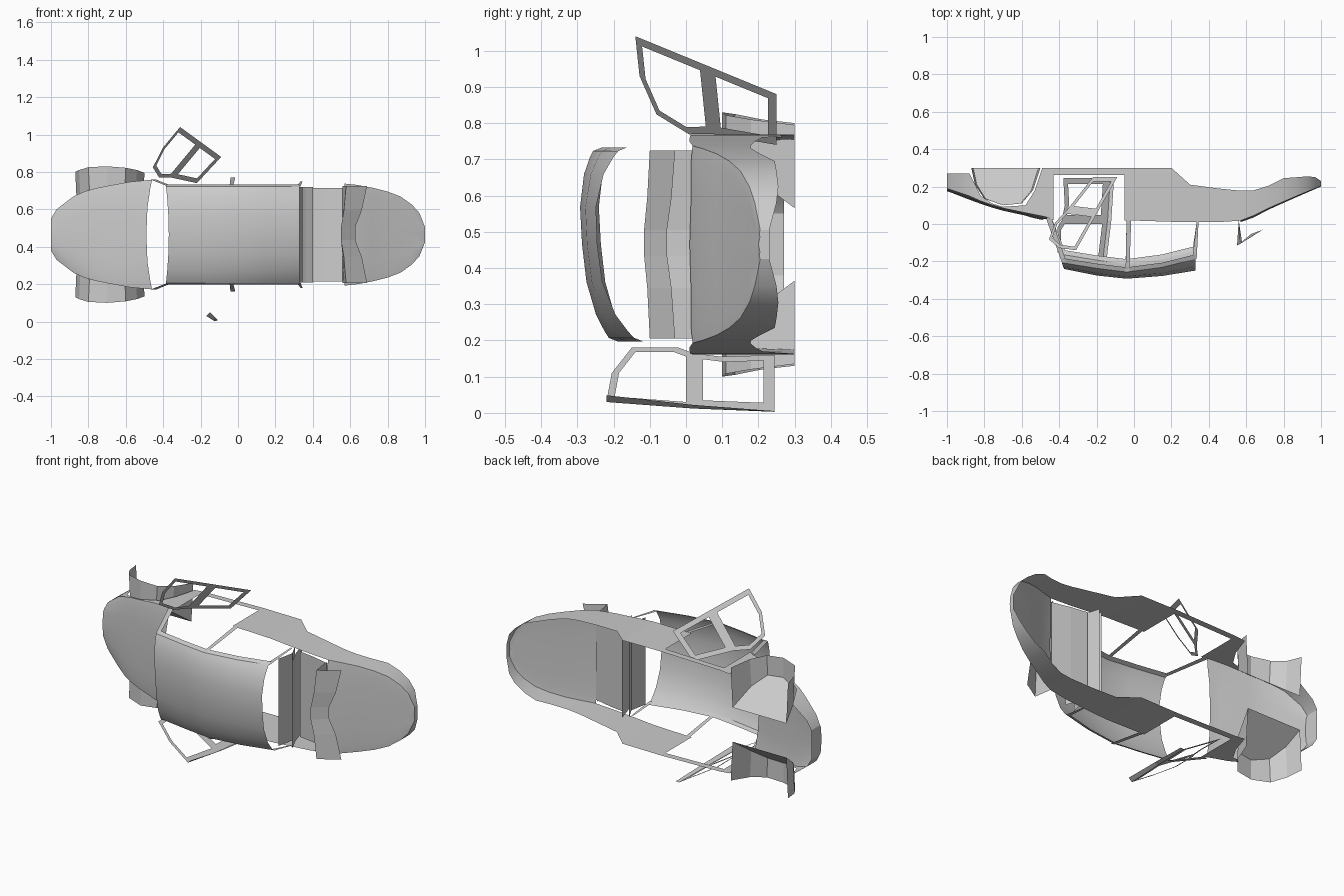
import bpy
from mathutils import Vector

if "Cube" in bpy.data.objects:
    bpy.data.objects.remove(bpy.data.objects["Cube"])

C = 0.465  # centre plane of the shell, which lies on its side (roof towards -y)


def make(name, verts, faces, smooth=False):
    me = bpy.data.meshes.new(name)
    me.from_pydata([tuple(v) for v in verts], [], faces)
    me.update()
    ob = bpy.data.objects.new(name, me)
    bpy.context.collection.objects.link(ob)
    if smooth:
        bpy.ops.object.select_all(action='DESELECT')
        ob.select_set(True)
        bpy.context.view_layer.objects.active = ob
        bpy.ops.object.shade_smooth_by_angle(angle=0.6)
    return ob


def loft(name, rows, smooth=False):
    n = len(rows[0])
    verts = [p for r in rows for p in r]
    faces = [(i*n+j, i*n+j+1, i*n+n+j+1, i*n+n+j)
             for i in range(len(rows)-1) for j in range(n-1)]
    return make(name, verts, faces, smooth)


def lerp_table(t, x):
    for (a, va), (b, vb) in zip(t, t[1:]):
        if x <= b:
            return va + (vb-va)*max(0, x-a)/(b-a)
    return t[-1][1]


# half width of the body along its length
PLAN = [(-1, .085), (-.97, .135), (-.9, .195), (-.8, .24), (-.6, .28), (-.42, .297), (0, .305),
        (.2, .302), (.5, .28), (.64, .265), (.72, .25), (.8, .23), (.87, .203), (.93, .16),
        (.97, .115), (1, .04)]


def width(x):
    return lerp_table(PLAN, x)


def section(x, crown, shoulder, bottom, bow=0):
    w = width(x)
    half = [(x, bottom, w), (x, shoulder, w), (x-bow*.3, shoulder*.5+crown*.5, .84*w),
            (x-bow*.8, crown+.004, .5*w)]
    return ([(u, y, C+o) for u, y, o in half] + [(x-bow, crown, C)] +
            [(u, y, C-o) for u, y, o in reversed(half)])


# bonnet with front wings cut by the wheel arches
nose = [(-1, .175, .19, .27), (-.97, .165, .18, .27), (-.88, .13, .15, .27), (-.82, .108, .123, .15),
        (-.76, .088, .102, .11), (-.7, .071, .085, .092), (-.58, .045, .06, .1),
        (-.53, .035, .05, .18, .02), (-.49, .027, .042, .3, .025), (-.46, .022, .035, .3, .03)]
rows = [section(*s) for s in nose]
loft("bonnet", rows, True)
make("nose_face", rows[0], [tuple(range(len(rows[0])))])

# tail deck
tail = [(.57, .01, .018, .178), (.64, .035, .045, .18), (.72, .077, .085, .205), (.8, .113, .12, .245),
        (.87, .144, .15, .25), (.93, .17, .175, .255), (.97, .187, .19, .25), (1, .2, .205, .23)]
rows = [section(*s) for s in tail]
loft("tail_deck", rows, True)
make("tail_face", rows[-1], [tuple(range(len(rows[-1])))])

# roof, slightly rolled
ROLL = -.022
RAIL = [(-.385, -.185), (-.2, -.215), (-.04, -.235), (.15, -.21), (.33, -.165)]
rows = []
for (x, edge), crown in zip(RAIL, (-.235, -.27, -.287, -.273, -.245)):
    row = []
    for o in (-1, -.93, -.75, -.4, 0, .4, .75, .93, 1):
        y = crown + (edge-crown)*abs(o)**3
        bow = -.015*(1-o*o) if x < -.3 else 0
        row.append((x-bow, y+ROLL*o, C+o*.258))
    rows.append(row)
loft("roof", rows, True)

# parts on both sides
for s, tag in ((1, "left"), (-1, "right")):
    # side panels: cowl, sill and rear quarter
    for name, st in (("cowl_panel", [(-.46, .035, .3), (-.43, .02, .3)]),
                     ("sill", [(-.43, .262, .3), (-.05, .262, .3)]),
                     ("rear_quarter", [(-.05, .02, .3), (.2, .012, .3), (.3, .01, .21),
                                       (.45, .01, .19), (.57, .018, .178)])):
        loft(f"{name}_{tag}", [[(x, a, C+s*width(x)), (x, b, C+s*width(x))] for x, a, b in st])
    # pillars and roof rail
    tilt = ROLL*s
    loft(f"front_pillar_{tag}", [[(-.47, .03, C+s*.295), (-.44, .03, C+s*.295)],
                                 [(-.385, -.185+tilt, C+s*.262), (-.36, -.185+tilt, C+s*.262)]])
    loft(f"centre_pillar_{tag}", [[(-.04, .02, C+s*.305), (-.015, .02, C+s*.305)],
                                  [(-.045, -.235+tilt, C+s*.262), (-.025, -.235+tilt, C+s*.262)]])
    loft(f"rear_pillar_{tag}", [[(.335, .01, C+s*.285), (.345, .01, C+s*.285)],
                                [(.312, -.165+tilt, C+s*.258), (.335, -.165+tilt, C+s*.258)]])
    loft(f"roof_rail_{tag}", [[(x, y+tilt, C+s*.258), (x, y+.025+tilt, C+s*.268)] for x, y in RAIL])
    # wheel tub: tapered half cylinder with a slanted inner wall
    arch = [(-.87, .3, .335), (-.85, .21, .345), (-.8, .135, .36), (-.7, .1, .365),
            (-.6, .11, .357), (-.54, .18, .345), (-.5, .3, .33)]
    inner = [(-.69+(x+.69)*.94, y, C+s*(.25-.75*(y-.1))) for x, y, o in arch]
    loft(f"wheel_tub_{tag}", [[(x, y, C+s*o), p] for (x, y, o), p in zip(arch, inner)])
    make(f"tub_wall_{tag}", inner, [tuple(range(len(inner)))])


# open doors: rings of flat frame around the window and the lower opening
def ring(name, loop, k):
    loop = [Vector(p) for p in loop]
    mid = sum(loop, Vector())/len(loop)
    n = len(loop)
    verts = loop + [p.lerp(mid, k) for p in loop]
    make(name, verts, [(i, (i+1) % n, n+(i+1) % n, n+i) for i in range(n)])


def raised(a, b):  # plane of the upswung door
    return Vector((-.09, .25, .88)) + a*Vector((-.13, 0, -.14)) + b*Vector((-.22, -.39, .16))


def hinged(y, z):  # plane of the outward hinged door
    return Vector((-.41 + (.18-z)*1.6, y, z))


ring("left_door_window_frame", [raised(*p) for p in ((0, .5), (0, 1), (.75, .97), (1.37, .85),
                                                     (1.5, .62), (1.3, .45))], .18)
ring("left_door_lower_frame", [raised(*p) for p in ((0, 0), (0, .5), (1.3, .45), (1, 0))], .26)
ring("right_door_window_frame", [hinged(*p) for p in ((.02, .012), (-.22, .03), (-.205, .11),
                                                      (-.15, .18), (-.02, .18), (.02, .165))], .18)
ring("right_door_lower_frame", [hinged(*p) for p in ((.02, .012), (.245, .003), (.245, .16),
                                                     (.1, .155), (.02, .165))], .26)
edge = [hinged(-.22, .03), hinged(.02, .012), hinged(.245, .003)]
loft("right_door_edge", [[p, p+Vector((.02, 0, .018*(.3-p.y)/.5))] for p in edge])


# cross panels behind the cabin and the tail wing: strips across the width
def across(name, profile, w):
    loft(name, [[(x, y, C-w), (x, y, C+w)] for x, y in profile])


across("cabin_bulkhead", [(.325, -.09), (.345, .01), (.30, .1)], .255)
across("rear_bulkhead", [(.40, -.07), (.36, .02), (.33, .12)], .255)
across("engine_cover", [(.36, .06), (.46, .045), (.57, .02)], .25)
zs = (-.26, -.12, -.03, .04, .13, .26)
bend = (0, .02, .045, .045, .02, 0)
loft("wing_stand", [[(.56, .02, C+z), (.578-b*.6, -.10-b*.35, C+z)] for z, b in zip(zs, bend)])
loft("tail_wing", [[(.578-b*.6, -.10-b*.35, C+z), (.69-b*1.4, -.03-b*.5, C+z)]
                   for z, b in zip(zs, bend)])
